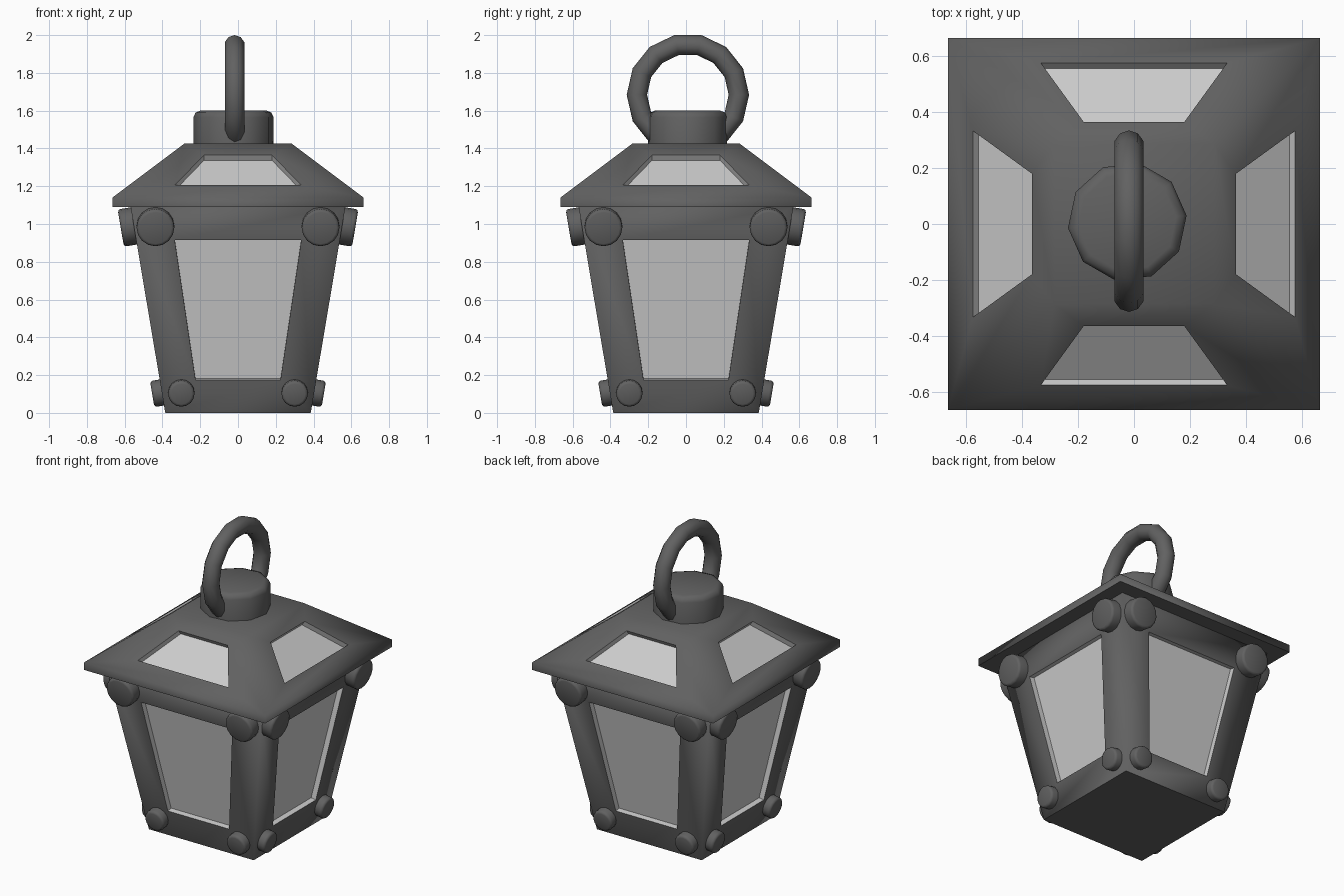
import bpy, bmesh, math
from mathutils import Vector, Matrix

if "Cube" in bpy.data.objects:
    bpy.data.objects.remove(bpy.data.objects["Cube"])


def material(name, grey):
    m = bpy.data.materials.new(name)
    m.diffuse_color = (grey, grey, grey, 1)
    m.use_nodes = True
    m.node_tree.nodes["Principled BSDF"].inputs["Base Color"].default_value = m.diffuse_color
    return m


IRON = material("dark_iron", 0.12)
GLASS = material("pale_glass", 0.6)


def windowed_shell(name, profile, win_seg, window, depth):
    """Square shell from (half width, z) rings; one band has a recessed pane on each side.
    window = (z_low, half_low, z_high, half_high)"""
    bm = bmesh.new()

    def face(pts, rot, mat=0):
        f = bm.faces.new([bm.verts.new(rot @ Vector(p)) for p in pts])
        f.material_index = mat
        f.smooth = True

    for k in range(4):
        rot = Matrix.Rotation(k * math.pi / 2, 3, 'Z')
        for i, ((h0, z0), (h1, z1)) in enumerate(zip(profile, profile[1:])):
            outer = [(-h0, -h0, z0), (h0, -h0, z0), (h1, -h1, z1), (-h1, -h1, z1)]
            if i != win_seg:
                face(outer, rot)
                continue
            zl, wl, zh, wh = window
            yl, yh = (-(h0 + (h1 - h0) * (z - z0) / (z1 - z0)) for z in (zl, zh))
            rim = [(-wl, yl, zl), (wl, yl, zl), (wh, yh, zh), (-wh, yh, zh)]
            n = Vector((0, -(z1 - z0), h0 - h1)).normalized()
            pane = [Vector(p) - n * depth for p in rim]
            for a in range(4):
                b = (a + 1) % 4
                face([outer[a], outer[b], rim[b], rim[a]], rot)
                face([rim[a], rim[b], pane[b], pane[a]], rot, 1)
            face(pane, rot, 1)
    # closed bottom and top
    for (h, z), s in ((profile[0], -1), (profile[-1], 1)):
        face([(-h, -h * s, z), (h, -h * s, z), (h, h * s, z), (-h, h * s, z)], Matrix.Identity(3))
    bmesh.ops.remove_doubles(bm, verts=bm.verts, dist=1e-4)
    bm.normal_update()
    # soft corners on the iron, crisp pane rims and base
    for e in bm.edges:
        e.smooth = not any(f.material_index == 1 or f.normal.z < -0.9 for f in e.link_faces)
    me = bpy.data.meshes.new(name)
    bm.to_mesh(me)
    bm.free()
    me.materials.append(IRON)
    me.materials.append(GLASS)
    ob = bpy.data.objects.new(name, me)
    bpy.context.collection.objects.link(ob)
    return ob


def drum(name, radius, height, sides, bevel, matrix):
    """Cylinder standing on its origin with a rounded top edge."""
    bm = bmesh.new()
    bmesh.ops.create_cone(bm, cap_ends=True, segments=sides, radius1=radius, radius2=radius,
                          depth=height, matrix=Matrix.Translation((0, 0, height / 2)))
    top = [e for e in bm.edges if all(v.co.z > height * 0.9 for v in e.verts)]
    bmesh.ops.bevel(bm, geom=top, offset=bevel, segments=2, profile=0.5, affect='EDGES')
    bm.transform(matrix)
    me = bpy.data.meshes.new(name)
    bm.to_mesh(me)
    bm.free()
    me.materials.append(IRON)
    ob = bpy.data.objects.new(name, me)
    bpy.context.collection.objects.link(ob)
    smooth(ob)
    return ob


def smooth(ob):
    bpy.ops.object.select_all(action='DESELECT')
    ob.select_set(True)
    bpy.context.view_layer.objects.active = ob
    bpy.ops.object.shade_smooth_by_angle(angle=math.radians(50))


# tapered body and hipped roof
BASE, TOP, HEIGHT = 0.385, 0.57, 1.10
windowed_shell("lantern_body", [(BASE, 0), (TOP, HEIGHT)], 0, (0.175, 0.225, 0.915, 0.335), 0.035)
windowed_shell("roof", [(0.665, 1.09), (0.665, 1.14), (0.285, 1.425)], 1,
               (1.207, 0.333, 1.365, 0.18), 0.035)

# rivets at the four corners of each side
slope = math.atan2(TOP - BASE, HEIGHT)
for k in range(4):
    turn = Matrix.Rotation(k * math.pi / 2, 4, 'Z')
    for label, x, z, r, out in (("upper", 0.437, 0.99, 0.1, 0.07), ("lower", 0.30, 0.108, 0.07, 0.052)):
        y = -(BASE + (TOP - BASE) * z / HEIGHT)
        for s in (-1, 1):
            place = (turn @ Matrix.Translation((s * x, y, z))
                     @ Matrix.Rotation(math.pi / 2 + slope, 4, 'X')
                     @ Matrix.Translation((0, 0, -0.015)))
            drum(f"{label}_rivet", r, out + 0.015, 16, 0.015, place)

# cap on the roof
drum("roof_cap", 0.213, 0.2, 10, 0.035,
     Matrix.Translation((-0.024, 0.008, 1.4)) @ Matrix.Rotation(math.radians(-12), 4, 'Z'))

# carrying ring, its lower part sunk into the cap
bpy.ops.mesh.primitive_torus_add(major_radius=0.27, minor_radius=0.054, major_segments=14,
                                 minor_segments=10, location=(-0.018, 0.01, 1.684),
                                 rotation=(math.pi / 2, 0, math.pi / 2))
ring = bpy.context.object
ring.name = "carrying_ring"
ring.data.materials.append(IRON)
smooth(ring)
